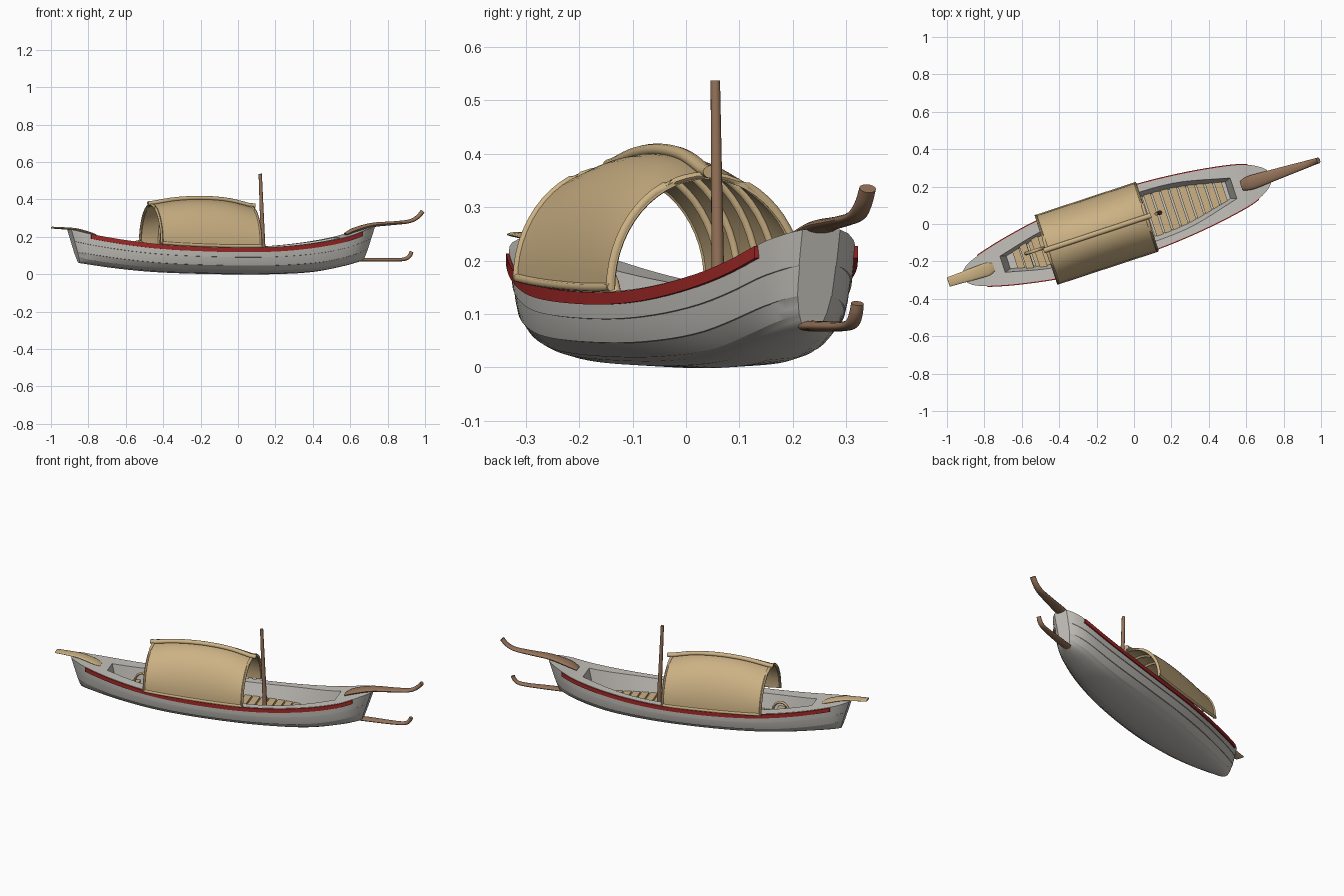
import bpy, bmesh, math
from mathutils import Matrix, Vector

if "Cube" in bpy.data.objects:
    bpy.data.objects.remove(bpy.data.objects["Cube"])

# The boat is modelled along its own length, then turned to its heading
PLACE = Matrix.Rotation(math.radians(18.2), 4, 'Z') @ Matrix.Translation((0, 0.015, 0))


def material(name, rgb):
    m = bpy.data.materials.new(name)
    m.diffuse_color = (*rgb, 1)
    m.use_nodes = True
    m.node_tree.nodes["Principled BSDF"].inputs["Base Color"].default_value = m.diffuse_color
    return m


GREY = material("pale_grey_paint", (0.57, 0.55, 0.51))
RED = material("red_paint", (0.36, 0.022, 0.02))
TAN = material("woven_tan", (0.60, 0.44, 0.23))
BROWN = material("brown_wood", (0.30, 0.17, 0.10))


def curve(points):
    """Smooth interpolation through (u, value) points."""
    n = len(points)
    slope = []
    for i in range(n):
        a, b = points[max(i - 1, 0)], points[min(i + 1, n - 1)]
        slope.append((b[1] - a[1]) / (b[0] - a[0]))

    def f(u):
        i = 0
        while i < n - 2 and u > points[i + 1][0]:
            i += 1
        (x0, y0), (x1, y1) = points[i], points[i + 1]
        h = x1 - x0
        t = min(max((u - x0) / h, 0), 1)
        return ((2*t**3 - 3*t**2 + 1) * y0 + (t**3 - 2*t**2 + t) * h * slope[i]
                + (3*t**2 - 2*t**3) * y1 + (t**3 - t**2) * h * slope[i + 1])
    return f


def steps(a, b, n):
    return [a + (b - a) * i / n for i in range(n + 1)]


def finish(name, bm, mat, angle=35):
    bmesh.ops.remove_doubles(bm, verts=bm.verts, dist=1e-5)
    bmesh.ops.recalc_face_normals(bm, faces=bm.faces)
    me = bpy.data.meshes.new(name)
    bm.to_mesh(me)
    bm.free()
    ob = bpy.data.objects.new(name, me)
    bpy.context.collection.objects.link(ob)
    me.materials.append(mat)
    ob.matrix_world = PLACE
    bpy.ops.object.select_all(action='DESELECT')
    ob.select_set(True)
    bpy.context.view_layer.objects.active = ob
    bpy.ops.object.shade_smooth_by_angle(angle=math.radians(angle))
    return ob


def patch(bm, rows, closed=False, caps=False):
    """Skin a list of point rows."""
    vs = [[bm.verts.new(p) for p in r] for r in rows]
    n = len(rows[0])
    for a, b in zip(vs, vs[1:]):
        for j in range(n if closed else n - 1):
            k = (j + 1) % n
            bm.faces.new((a[j], a[k], b[k], b[j]))
    if caps:
        bm.faces.new(vs[0])
        bm.faces.new(vs[-1])


def loft(name, rows, mat, angle=35):
    bm = bmesh.new()
    patch(bm, rows, True, True)
    return finish(name, bm, mat, angle)


def sweep(name, path, sizes, mat, n=12):
    """Oval section along a path; sizes give (half width, half thickness)."""
    path = [Vector(p) for p in path]
    rows = []
    for i, p in enumerate(path):
        d = (path[min(i + 1, len(path) - 1)] - path[max(i - 1, 0)]).normalized()
        side = Vector((0, 1, 0)) if abs(d.y) < 0.9 else Vector((1, 0, 0))
        side = (side - d * side.dot(d)).normalized()
        up = d.cross(side)
        w, h = sizes[i] if isinstance(sizes, list) else sizes
        rows.append([p + side * w * math.cos(2 * math.pi * k / n)
                     + up * h * math.sin(2 * math.pi * k / n) for k in range(n)])
    return loft(name, rows, mat, 50)


# Hull lines: half width, sheer height, keel height and well opening
width = curve([(-.945, .035), (-.91, .062), (-.8, .098), (-.65, .133), (-.45, .166), (-.2, .183),
               (.1, .178), (.35, .157), (.57, .123), (.68, .094), (.745, .058), (.765, .037)])
sheer = curve([(-.945, .24), (-.85, .215), (-.65, .18), (-.45, .158), (-.2, .146), (.05, .143),
               (.25, .152), (.45, .175), (.6, .205), (.7, .238), (.765, .258)])
keel = curve([(-.945, .06), (-.7, .03), (-.45, .01), (-.1, 0), (.2, 0), (.45, .012),
              (.65, .045), (.765, .072)])
well = curve([(-.735, .045), (-.5, .10), (-.2, .135), (.1, .138), (.3, .122), (.565, .058)])
U0, U1, W0, W1, FLOOR = -.945, .765, -.735, .565, .06

# Half section (width, height) as fractions, with overlapping plank steps
SECTION = [(0, 0), (.42, .03), (.62, .09), (.69, .135), (.715, .14), (.80, .22), (.885, .325),
           (.91, .33), (.945, .47), (.965, .635), (.99, .64), (1, .8), (1, 1)]


def hull_row(u):
    f = (u - U0) / (U1 - U0)
    row = []
    for s, pts in ((-1, SECTION[::-1]), (1, SECTION[1:])):
        for w, t in pts:
            rake = (1 - t) * (.055 * max(0, 1 - 2 * f) ** 2 - .06 * max(0, 2 * f - 1) ** 2)
            row.append((u + rake, s * w * width(u), keel(u) + (sheer(u) - keel(u)) * t))
    return row


def in_well(u):
    return W0 - 1e-6 <= u <= W1 + 1e-6


def deck_row(u):
    i = well(u) if in_well(u) else .4 * width(u)
    return [(u, v, sheer(u)) for v in (-width(u), -i, i, width(u))]


def tub_row(u):
    mid = (W0 + W1) / 2
    fu = mid + (u - mid) * .95
    i = well(u)
    return [(u, -i, sheer(u)), (fu, -.8 * i, FLOOR), (fu, .8 * i, FLOOR), (u, i, sheer(u))]


# Hull, deck and open well in one closed skin
stern, middle, bow = steps(U0, W0, 9), steps(W0, W1, 26), steps(W1, U1, 9)
bm = bmesh.new()
patch(bm, [hull_row(u) for u in stern + middle[1:] + bow[1:]])
for part in (stern, bow):
    patch(bm, [deck_row(u) for u in part])
for a in (0, 2):
    patch(bm, [deck_row(u)[a:a + 2] for u in middle])
patch(bm, [tub_row(u) for u in middle], caps=True)
for u in (U0, U1):
    bm.faces.new([bm.verts.new(p) for p in hull_row(u) + deck_row(u)[2:0:-1]])
finish("hull", bm, GREY, 28)

# Red rubbing strips along both sides
for s, label in ((-1, "right"), (1, "left")):
    rows = []
    for u in steps(-.85, .675, 36):
        w, z = width(u), sheer(u)
        rows.append([(u, s * (w + a), z + b) for a, b in
                     ((-.006, -.002), (.006, -.002), (.006, -.025), (-.006, -.025))])
    loft("red_strip_" + label, rows, RED)

# Floor slats
bm = bmesh.new()
for i in range(25):
    u = -.645 + i * .0475
    w = .8 * well(u) + .006
    m = Matrix.Translation((u, 0, FLOOR + .009)) @ Matrix.Diagonal((.039, 2 * w, .01, 1))
    bmesh.ops.create_cube(bm, size=1, matrix=m)
finish("floor_slats", bm, TAN)

# Seat boards and a bent handle near the stern
bm = bmesh.new()
for u, z in ((-.6, .1), (-.53, .1)):
    m = Matrix.Translation((u, 0, z)) @ Matrix.Diagonal((.04, 1.8 * well(u), .012, 1))
    bmesh.ops.create_cube(bm, size=1, matrix=m)
finish("seat_boards", bm, TAN)
sweep("stern_handle", [(-.55 + .05 * math.cos(a), .015, .1 + .075 * math.sin(a))
                       for a in steps(0, math.pi, 10)], (.009, .007), TAN, 8)

# Arched canopy
R0, R1 = -.49, .08
crown = curve([(R0, .372), (-.35, .394), (-.2, .401), (-.05, .39), (R1, .36)])


def arch(u, inset=0.0):
    base = sheer(u) + .003
    pts = []
    for a in steps(0, math.pi, 28):
        pts.append((u, (.19 - inset) * math.cos(a),
                    base + (crown(u) - inset - base) * math.sin(a)))
    return pts


loft("canopy", [arch(u) + arch(u, .008)[::-1] for u in steps(R0, R1, 20)], TAN)
for u, label in ((R0 + .006, "stern"), (R1 - .006, "bow")):
    sweep("canopy_rim_" + label, arch(u, .002), (.009, .007), TAN, 8)
for i, u in enumerate((-.38, -.27, -.15, -.04)):
    sweep("canopy_rib_%d" % (i + 1), arch(u, .012), (.008, .007), TAN, 8)
for s, label in ((-1, "right"), (1, "left")):
    sweep("canopy_hem_" + label, [(u, s * .19, sheer(u) + .007) for u in steps(R0, R1, 16)],
          (.006, .008), TAN, 8)
sweep("canopy_ridge_pole", [(u, 0, crown(u) + .006) for u in steps(R0 - .012, R1 + .02, 18)],
      (.014, .012), TAN)

# Mast
sweep("mast", [(.15, 0, FLOOR), (.13, 0, .537)], [(.013, .013), (.009, .009)], BROWN)


# Curved horns at the bow and flat plank at the stern
def horn(name, data, mat):
    path = [curve([(i, d[c]) for i, d in enumerate(data)]) for c in range(4)]
    ts = steps(0, len(data) - 1, 4 * (len(data) - 1))
    sweep(name, [(path[0](t), 0, path[1](t)) for t in ts],
          [(path[2](t), path[3](t)) for t in ts], mat, 16)


horn("upper_bow_horn", [(.61, .214, .026, .008), (.66, .237, .038, .012), (.76, .263, .033, .012),
                        (.88, .273, .026, .010), (.97, .283, .020, .010), (1.015, .305, .017, .011),
                        (1.043, .335, .016, .012)], BROWN)
horn("lower_bow_horn", [(.66, .078, .024, .010), (.78, .077, .022, .010), (.9, .077, .017, .009),
                        (.95, .083, .014, .010), (.972, .1, .013, .011), (.982, .12, .012, .011)], BROWN)
horn("stern_plank", [(-.785, .202, .022, .004), (-.82, .215, .035, .007), (-.9, .238, .033, .007),
                     (-.97, .245, .029, .006), (-1.04, .249, .026, .005)], TAN)
